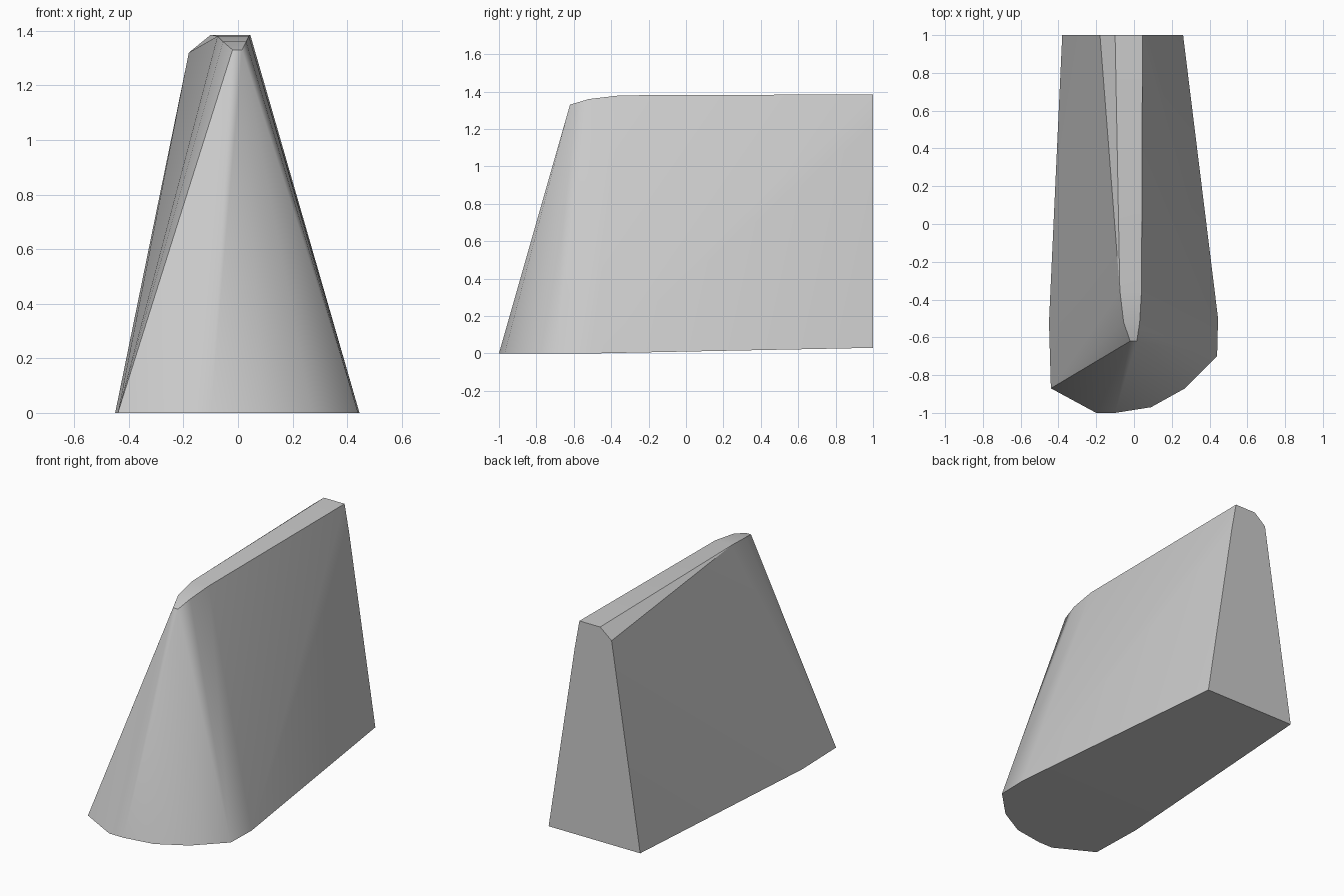
import bpy, bmesh, math

if "Cube" in bpy.data.objects:
    bpy.data.objects.remove(bpy.data.objects["Cube"], do_unlink=True)

grey = bpy.data.materials.new("plain_grey")
grey.use_nodes = True
colour = (0.6, 0.6, 0.6, 1)
grey.diffuse_color = colour
grey.node_tree.nodes["Principled BSDF"].inputs["Base Color"].default_value = colour

# Base outline: straight back, rounded front
outline = [(-0.38, 1), (0.26, 1), (0.445, -0.5), (0.44, -0.7), (0.27, -0.87),
           (0.09, -0.97), (-0.1, -1), (-0.2, -1), (-0.44, -0.87), (-0.45, -0.52)]
# Narrow ridge stations: y, height, right x, left x
ridge = [(-0.62, 1.33, -0.02, 0.015), (-0.52, 1.36, -0.055, 0.03),
         (-0.35, 1.38, -0.075, 0.04), (1, 1.385, -0.1, 0.045)]
# Chamfered shoulders at the back end
shoulders = [(-0.18, 1, 1.32), (0.077, 1, 1.21)]

points = [(x, y, max(0, 0.02 * (y + 0.5))) for x, y in outline]
for y, z, right, left in ridge:
    points += [(right, y, z), (left, y, z)]
points += shoulders

# Wrap the outline and ridge into one tapered body
bm = bmesh.new()
for p in points:
    bm.verts.new(p)
bmesh.ops.convex_hull(bm, input=bm.verts)
bmesh.ops.delete(bm, geom=[v for v in bm.verts if not v.link_faces], context='VERTS')
bmesh.ops.dissolve_limit(bm, angle_limit=math.radians(0.5), verts=bm.verts, edges=bm.edges)
bmesh.ops.recalc_face_normals(bm, faces=bm.faces)
mesh = bpy.data.meshes.new("tapered_body")
bm.to_mesh(mesh)
bm.free()

body = bpy.data.objects.new("tapered_body", mesh)
mesh.materials.append(grey)
bpy.context.collection.objects.link(body)
bpy.ops.object.select_all(action='DESELECT')
body.select_set(True)
bpy.context.view_layer.objects.active = body
bpy.ops.object.shade_smooth_by_angle(angle=math.radians(30))
